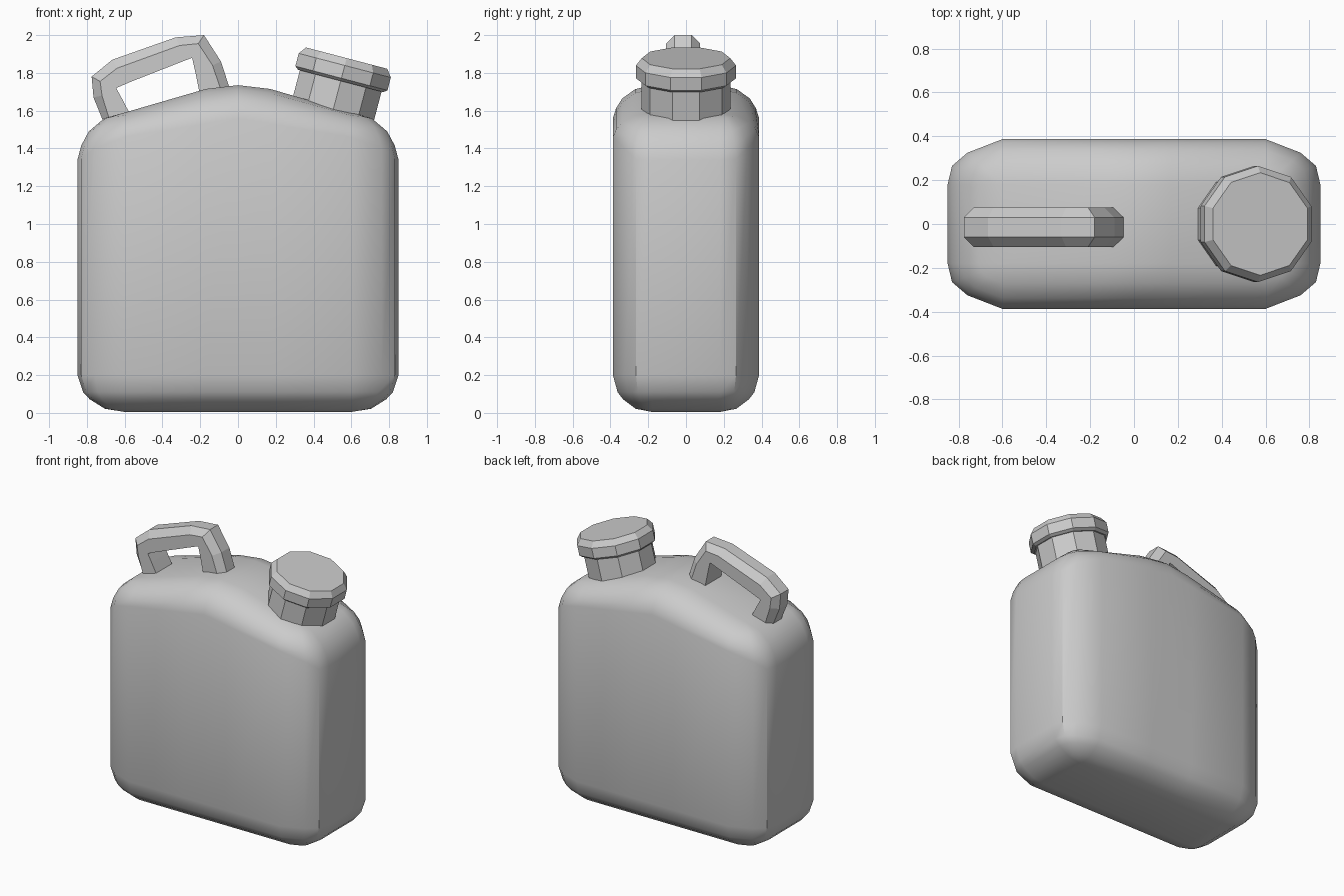
import bpy, bmesh, math
from mathutils import Vector, Matrix

if "Cube" in bpy.data.objects:
    bpy.data.objects.remove(bpy.data.objects["Cube"])


def make_object(name, bm, smooth=None):
    bmesh.ops.remove_doubles(bm, verts=bm.verts, dist=0.0005)
    bmesh.ops.recalc_face_normals(bm, faces=bm.faces)
    mesh = bpy.data.meshes.new(name)
    bm.to_mesh(mesh)
    bm.free()
    obj = bpy.data.objects.new(name, mesh)
    bpy.context.collection.objects.link(obj)
    if smooth:
        bpy.ops.object.select_all(action='DESELECT')
        obj.select_set(True)
        bpy.context.view_layer.objects.active = obj
        bpy.ops.object.shade_smooth_by_angle(angle=math.radians(smooth))
    return obj


def bridge(bm, rings):
    """Join closed rings of vertices with quads."""
    for a, b in zip(rings, rings[1:]):
        n = len(a)
        for i in range(n):
            j = (i + 1) % n
            bm.faces.new((a[i], a[j], b[j], b[i]))


# Body: rounded box with an arched shoulder, built as a stack of rings.
# Each column: core x, core y, outward direction x, y, wall top, crown height
CX, CY, RX, RY = 0.6, 0.18, 0.25, 0.207
crown = [(0.0, 1.735), (0.17, 1.715), (0.6, 1.59)]
corner = [(0.64, 0.70, 1.40), (0.92, 0.41, 1.345), (1.0, 0.0, 1.34)]
half = [(x, -CY, 0, -1, 1.56 - x / 6, t) for x, t in crown]
half += [(CX, -CY, dx, -dy, b, 1.59) for dx, dy, b in corner]
half += [(x, -y, dx, -dy, b, t) for x, y, dx, dy, b, t in reversed(half)]
columns = half + [(-x, y, -dx, dy, b, t)
                  for x, y, dx, dy, b, t in reversed(half[1:-1])]

bm = bmesh.new()
rings = []
for s, z in [(0, 0.005), (0.42, 0.022), (0.74, 0.072), (0.88, 0.11), (1, 0.2)]:
    rings.append([bm.verts.new((x + RX * dx * s, y + RY * dy * s, z))
                  for x, y, dx, dy, b, t in columns])
for s, f in [(1, 0), (0.92, 0.3), (0.76, 0.6), (0.43, 0.88), (0, 1)]:
    rings.append([bm.verts.new((x + RX * dx * s, y + RY * dy * s, b + (t - b) * f))
                  for x, y, dx, dy, b, t in columns])
bridge(bm, rings)
n, last = len(columns), len(half) - 1
front = [-2, -1, 0, 1, 2]
for ring in (rings[0], rings[-1]):
    for i, j in zip(front, front[1:]):
        bm.faces.new((ring[i % n], ring[j % n],
                      ring[(last - j) % n], ring[(last - i) % n]))
bmesh.ops.dissolve_degenerate(bm, dist=0.0005, edges=bm.edges)
make_object("canister_body", bm, 32)

# Carry handle: stations of outer, chamfer and inner edge points in x, z
stations = [
    ((-0.70, 1.51), (-0.67, 1.52), (-0.56, 1.56)),
    ((-0.765, 1.67), (-0.72, 1.68), (-0.615, 1.665)),
    ((-0.775, 1.78), (-0.73, 1.755), (-0.645, 1.72)),
    ((-0.665, 1.87), (-0.64, 1.825), (-0.57, 1.752)),
    ((-0.33, 1.988), (-0.31, 1.945), (-0.31, 1.854)),
    ((-0.18, 2.0), (-0.21, 1.955), (-0.243, 1.88)),
    ((-0.09, 1.86), (-0.135, 1.84), (-0.223, 1.79)),
    ((-0.035, 1.69), (-0.08, 1.68), (-0.195, 1.65)),
]
bm = bmesh.new()
rings = []
for o, m, i in stations:
    section = [(o, -0.045), (m, -0.09), (i, -0.09), (i, 0.09), (m, 0.09), (o, 0.045)]
    rings.append([bm.verts.new((p[0], y - 0.015, p[1])) for p, y in section])
bridge(bm, rings)
bm.faces.new(rings[0])
bm.faces.new(rings[-1])
make_object("carry_handle", bm)


# Tilted ten-sided neck and cap
place = Matrix.Translation((0.545, 0, 1.762)) @ Matrix.Rotation(math.radians(14.7), 4, 'Y')


def lathe(name, profile, sides=10):
    bm = bmesh.new()
    rings = []
    for r, z in profile:
        angles = [math.pi / 2 + math.tau * k / sides for k in range(sides)]
        rings.append([bm.verts.new(place @ Vector((r * math.cos(a), r * math.sin(a), z)))
                      for a in angles])
    bridge(bm, rings)
    bm.faces.new(rings[0])
    bm.faces.new(rings[-1])
    return make_object(name, bm)


lathe("spout_neck", [(0.235, -0.23), (0.235, 0.02)])
lathe("screw_cap", [(0.245, -0.005), (0.265, 0.01), (0.265, 0.08), (0.234, 0.12)])
